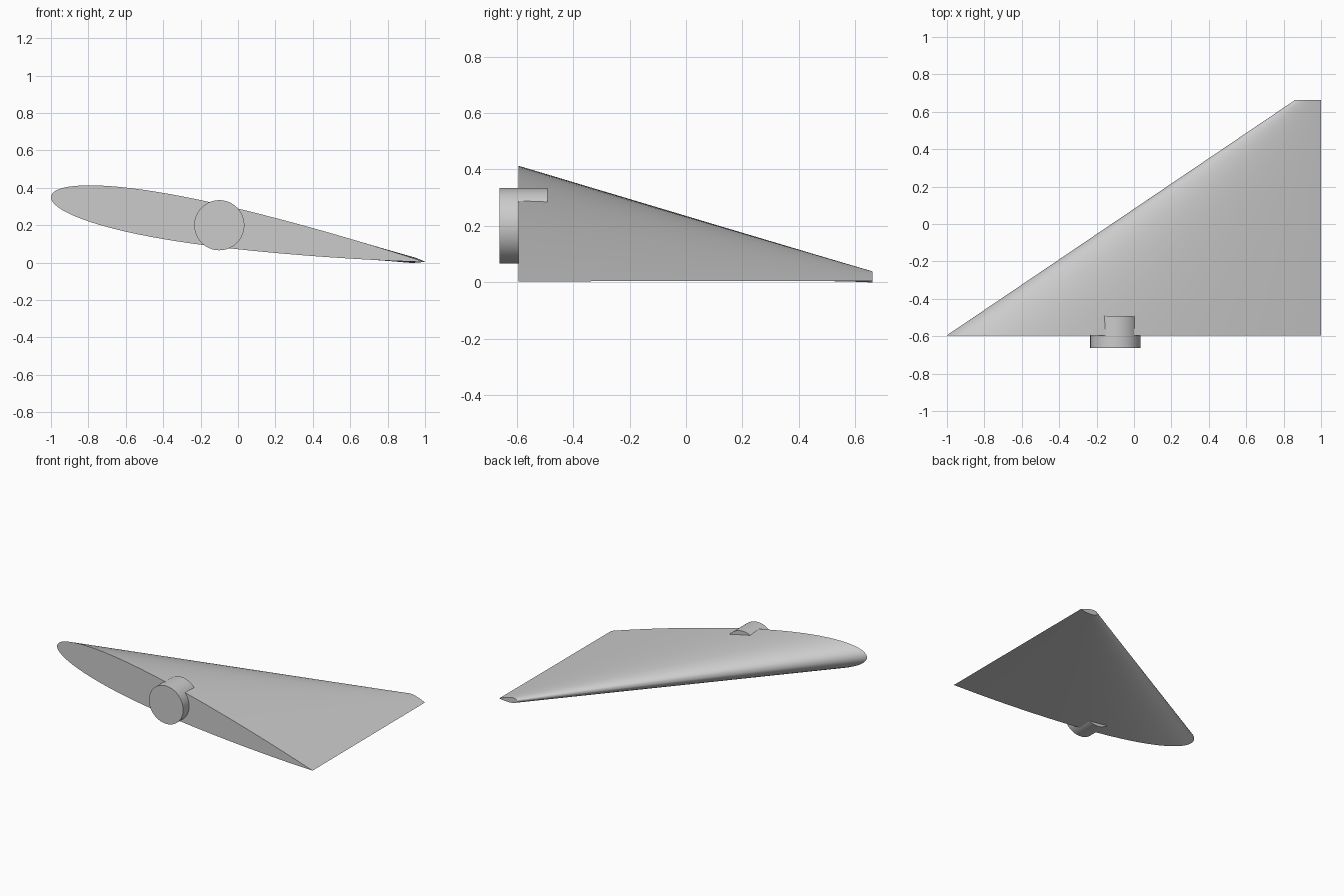
import bpy, bmesh, math
from mathutils import Matrix

cube = bpy.data.objects.get("Cube")
if cube:
    bpy.data.objects.remove(cube, do_unlink=True)

grey = bpy.data.materials.new("light_grey")
grey.use_nodes = True
colour = (0.6, 0.6, 0.6, 1)
grey.diffuse_color = colour
grey.node_tree.nodes["Principled BSDF"].inputs["Base Color"].default_value = colour


def airfoil(lead, trail, y, thickness, steps=40):
    """Closed symmetric airfoil loop between two (x, z) chord ends."""
    dx, dz = trail[0] - lead[0], trail[1] - lead[1]
    chord = math.hypot(dx, dz)
    loop = []
    for i in range(2 * steps):
        a = math.pi * i / steps
        t = (1 + math.cos(a)) / 2
        half = 5 * thickness * (0.2969 * math.sqrt(t) - 0.126 * t - 0.3516 * t**2
                                + 0.2843 * t**3 - 0.1036 * t**4)
        h = half if i <= steps else -half
        loop.append((lead[0] + dx * t - dz / chord * h, y, lead[1] + dz * t + dx / chord * h))
    return loop


def finish(bm, name):
    bmesh.ops.recalc_face_normals(bm, faces=bm.faces)
    mesh = bpy.data.meshes.new(name)
    bm.to_mesh(mesh)
    bm.free()
    mesh.materials.append(grey)
    obj = bpy.data.objects.new(name, mesh)
    bpy.context.collection.objects.link(obj)
    bpy.ops.object.select_all(action='DESELECT')
    obj.select_set(True)
    bpy.context.view_layer.objects.active = obj
    bpy.ops.object.shade_smooth_by_angle(angle=math.radians(35))


# Tapered wing lofted from the root section to the small tip section
bm = bmesh.new()
root = [bm.verts.new(p) for p in airfoil((-1, 0.355), (1, 0.003), -0.595, 0.243)]
tip = [bm.verts.new(p) for p in airfoil((0.86, 0.025), (1, 0.005), 0.662, 0.037)]
for i in range(len(root)):
    j = (i + 1) % len(root)
    bm.faces.new((root[i], root[j], tip[j], tip[i]))
bm.faces.new(root)
bm.faces.new(tip)
finish(bm, "wing")

# Round mounting pin set into the root
bm = bmesh.new()
bmesh.ops.create_cone(bm, cap_ends=True, segments=64, radius1=0.134, radius2=0.134, depth=0.17,
                      matrix=Matrix.Translation((-0.1, -0.577, 0.2)) @ Matrix.Rotation(math.pi / 2, 4, 'X'))
finish(bm, "mounting_pin")
